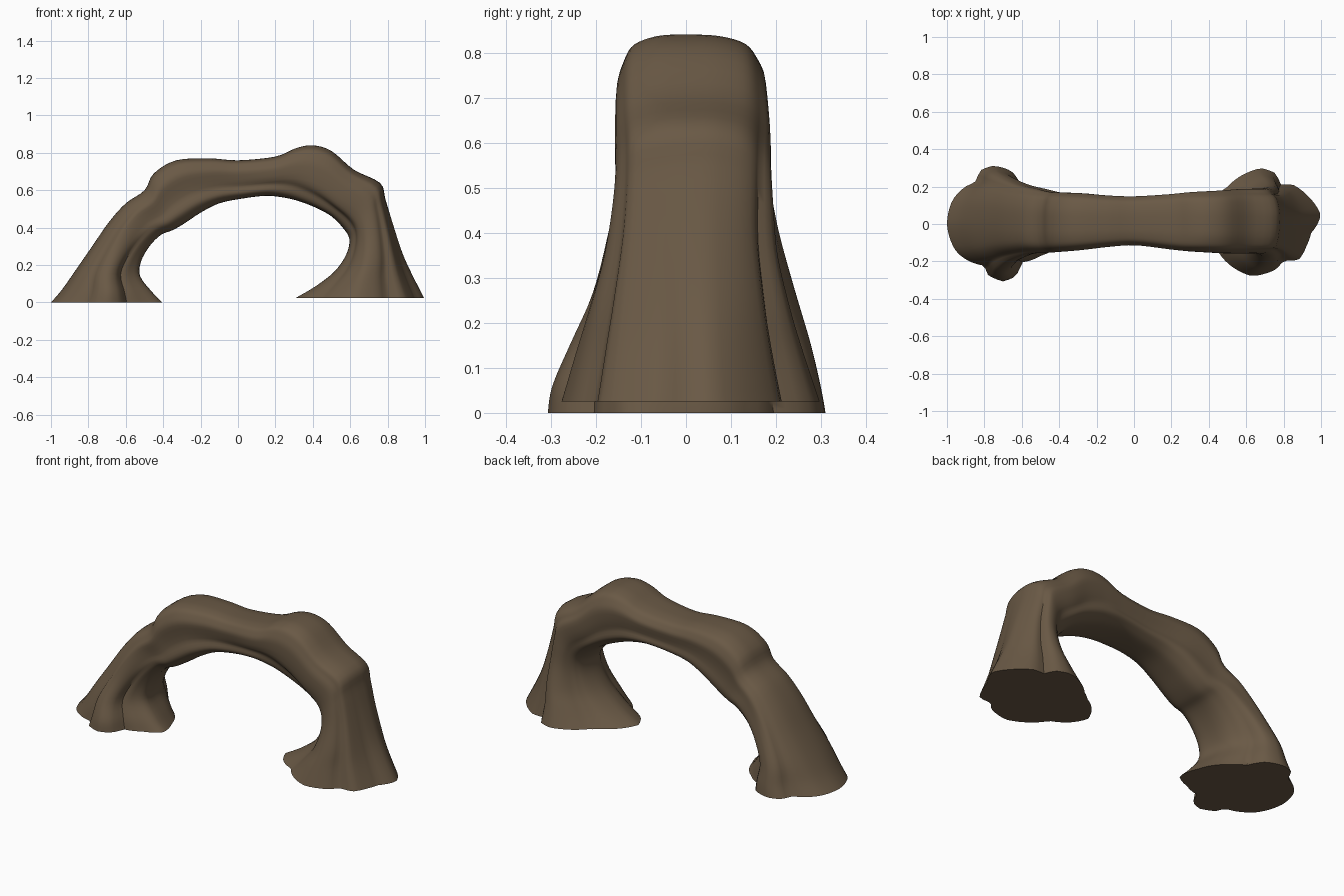
import bpy, bmesh, math

if "Cube" in bpy.data.objects:
    bpy.data.objects.remove(bpy.data.objects["Cube"])

# Stations along the arch: outer x,z / inner x,z / half width front, back
S = [
    (-1.00, .00, -.40, .00, .31, .31), (-.94, .07, -.45, .05, .30, .30),
    (-.87, .17, -.52, .14, .26, .28), (-.78, .30, -.515, .22, .215, .25),
    (-.69, .43, -.47, .30, .185, .22), (-.60, .53, -.41, .36, .165, .20),
    (-.50, .60, -.35, .385, .16, .18), (-.45, .69, -.29, .42, .155, .175),
    (-.33, .76, -.20, .48, .145, .17), (-.15, .77, -.10, .53, .125, .155),
    (.00, .76, .02, .555, .115, .15), (.20, .78, .15, .57, .135, .16),
    (.31, .825, .25, .56, .145, .17), (.40, .84, .33, .54, .15, .175),
    (.50, .81, .42, .505, .155, .18), (.62, .71, .50, .46, .157, .188),
    (.76, .64, .56, .40, .157, .19), (.79, .55, .595, .34, .165, .195),
    (.83, .42, .58, .26, .185, .205), (.88, .27, .52, .17, .22, .235),
    (.93, .16, .42, .09, .25, .265), (1.00, .025, .31, .025, .28, .30),
]
# Lobed foot outlines: angle (0 = outer side, 90 = back), relative radius
LEFT = [(-159, 1.06), (-140, .86), (-117, .74), (-104, .93), (-90, .99), (-73, .92),
        (-65, .79), (-47, .88), (-30, .96), (0, 1), (25, .99), (44, .93), (55, .87),
        (67, 1.01), (80, 1.02), (100, .92), (118, .71), (143, .74), (180, .9)]
RIGHT = [(-160, .92), (-139, .79), (-121, .87), (-94, 1), (-71, .92), (-59, .81),
         (-47, .95), (-28, .88), (-12, .86), (9, 1.01), (32, .94), (51, .9), (63, .79),
         (71, .95), (86, 1), (100, .92), (124, .8), (140, .8), (160, .9), (180, 1)]
SUB, SIDES = 4, 64


def catmull(a, b, c, d, t):
    return tuple(.5 * (2*q + (r-p)*t + (2*p-5*q+4*r-s)*t*t + (3*q-p-3*r+s)*t**3)
                 for p, q, r, s in zip(a, b, c, d))


def stations():
    n = len(S)
    for i in range(n - 1):
        for k in range(SUB):
            yield catmull(S[max(i-1, 0)], S[i], S[i+1], S[min(i+2, n-1)], k / SUB)
    yield S[-1]


def outline(table, a):
    d = (math.degrees(a) + 180) % 360 - 180
    pts = [(table[-1][0] - 360, table[-1][1])] + table
    for (p, r), (q, s) in zip(pts, pts[1:]):
        if p <= d <= q:
            return r + (s - r) * (d - p) / (q - p)
    return table[-1][1]


def spow(v, e):
    return math.copysign(abs(v) ** e, v)


def bump(a, centre, width):
    d = (a - centre + math.pi) % (2 * math.pi) - math.pi
    return math.exp(-(d / width) ** 2)


def section(bm, st, t):
    """One ring: lobed foot outline blending into a boxy, grooved branch."""
    ox, oz, ix, iz, wf, wb = st
    cx, cz, hx, hz = (ox+ix)/2, (oz+iz)/2, (ox-ix)/2, (oz-iz)/2
    w = max(0, 1 - min(t, 1 - t) / .36)
    w = w * w * (3 - 2*w)
    table = LEFT if t < .5 else RIGHT
    ring = []
    for j in range(SIDES):
        a = 2 * math.pi * j / SIDES
        r = 1 + .012 * math.sin(9*a + 3*t) * abs(math.sin(a))
        # long twisting grooves on the front and back
        r -= .15 * bump(a, math.radians(238 + 25*math.sin(5*t)), .28)
        r -= .08 * bump(a, math.radians(75 + 45*t), .22)
        c, s, f = math.cos(a), math.sin(a), outline(table, a)
        u = (1-w) * spow(c, .62) * r + w * c * f
        v = (1-w) * spow(s, .62) * r + w * s * f
        z = oz if abs(oz - iz) < 1e-6 else max(0, cz + hz*u)
        ring.append(bm.verts.new((cx + hx*u, v * (wb if v > 0 else wf), z)))
    return ring


# Twisted root arch
bm = bmesh.new()
sts = list(stations())
rings = [section(bm, s, i / (len(sts) - 1)) for i, s in enumerate(sts)]
for p, q in zip(rings, rings[1:]):
    for j in range(SIDES):
        k = (j + 1) % SIDES
        bm.faces.new((p[j], p[k], q[k], q[j]))
bm.faces.new(rings[0])            # flat cut ends of both feet
bm.faces.new(rings[-1][::-1])
bmesh.ops.recalc_face_normals(bm, faces=bm.faces[:])
mesh = bpy.data.meshes.new("root_arch")
bm.to_mesh(mesh)
bm.free()
arch = bpy.data.objects.new("root_arch", mesh)
bpy.context.collection.objects.link(arch)

# Bark colour
bark = bpy.data.materials.new("bark brown")
bark.diffuse_color = (.143, .1, .06, 1)
bark.use_nodes = True
bark.node_tree.nodes["Principled BSDF"].inputs["Base Color"].default_value = bark.diffuse_color
mesh.materials.append(bark)

bpy.context.view_layer.objects.active = arch
arch.select_set(True)
bpy.ops.object.shade_smooth_by_angle(angle=math.radians(40))
